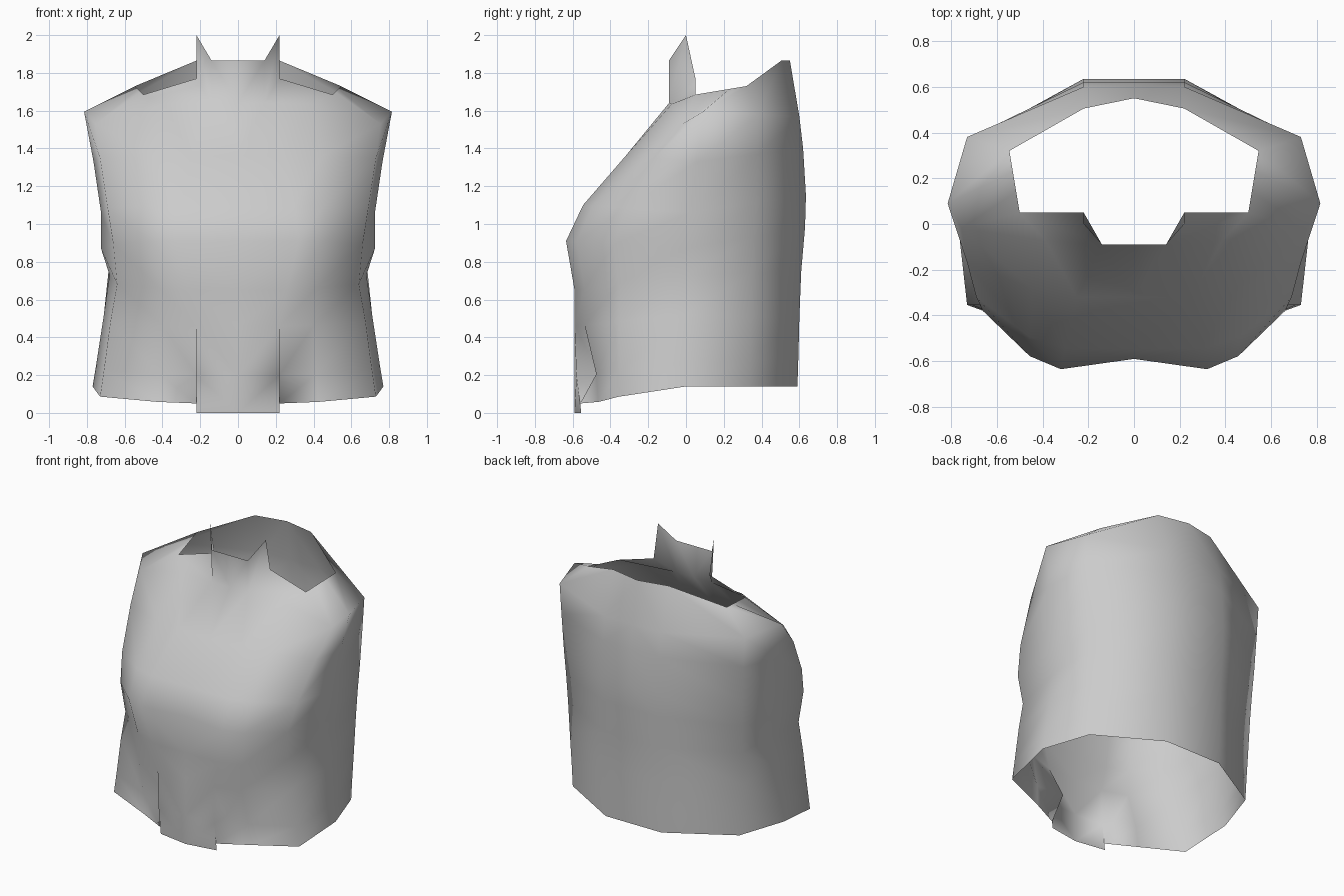
import bpy
import bmesh

cube = bpy.data.objects.get("Cube")
if cube:
    bpy.data.objects.remove(cube, do_unlink=True)

# Single cloth colour
cloth = bpy.data.materials.new("light_grey_cloth")
cloth.use_nodes = True
grey = (0.6, 0.6, 0.6, 1.0)
cloth.diffuse_color = grey
for node in cloth.node_tree.nodes:
    if node.type == 'BSDF_PRINCIPLED':
        node.inputs["Base Color"].default_value = grey

# Horizontal sections from hem to shoulder:
# front_y, front_z, side_y, half_width, side_z, back_y, back_z, front_corner_x, flank_x
SECTIONS = [
    (-.59, .05, 0, .77, .14, .59, .14, .22, .73),
    (-.59, .2, 0, .75, .26, .595, .3, .22, .71),
    (-.59, .46, 0, .71, .52, .6, .5, .22, .675),
    (-.59, .65, 0, .68, .73, .61, .75, .26, .64),
    (-.635, .91, 0, .725, .87, .63, .98, .32, .66),
    (-.545, 1.1, .02, .725, 1.06, .635, 1.15, .3, .69),
    (-.32, 1.36, .06, .765, 1.33, .62, 1.4, .25, .73),
    (-.09, 1.64, .09, .815, 1.595, .6, 1.57, .14, .755),
]

# Neck opening, from the collar round to the middle of the back
NECK_RIM = [(.22, .05, 1.77), (.5, .05, 1.685), (.515, .14, 1.7), (.53, .23, 1.715),
            (.545, .32, 1.73), (.22, .505, 1.865), (0, .55, 1.865)]


def half_section(front_y, front_z, side_y, width, side_z, back_y, back_z, corner, flank):
    """Points of one half section, front middle to back middle."""
    def toward(x, end_y, end_z, amount):
        return (x, side_y + (end_y - side_y) * amount, side_z + (end_z - side_z) * amount)

    cheek = corner + .4 * (flank - corner)
    rear = .65 + .05 * side_z
    return [
        (0, max(front_y, -.59), front_z),
        toward(corner, front_y, front_z, 1),
        toward(cheek, front_y, front_z, .91),
        toward(flank, front_y, front_z, .6),
        (width, side_y, side_z),
        toward(rear, back_y, back_z, .57),
        toward(.22, back_y, back_z, 1),
        (0, back_y, back_z),
    ]


bm = bmesh.new()
rows = [[bm.verts.new(p) for p in half_section(*s)] for s in SECTIONS]
last = len(rows[0]) - 1
hem, thigh, lap = rows[:3]
top = rows[-1]

# Hem and thigh set back beside the flap, shoulder corner sloping down in front
hem[0].co.z = 0
hem[1].co.y = -.56
hem[2].co.y = -.465
thigh[1].co.y = -.45
thigh[2].co.y = -.475
top[3].co.z = 1.53

# Body shell, leaving the lower front middle open for the flap
for r in range(len(rows) - 1):
    for c in range(last):
        if c == 0 and r < 2:
            continue
        low, high = rows[r], rows[r + 1]
        bm.faces.new((low[c], low[c + 1], high[c + 1], high[c]))

# Shoulders up to the neck opening
rim = [bm.verts.new(p) for p in NECK_RIM]
for c in range(1, last):
    bm.faces.new((top[c], top[c + 1], rim[c], rim[c - 1]))

# Standing collar with a pointed wing
collar_mid = bm.verts.new((0, -.09, 1.865))
collar_corner = bm.verts.new((.14, -.09, 1.865))
collar_tip = bm.verts.new((.22, 0, 2))
bm.faces.new((top[0], top[1], collar_corner, collar_mid))
bm.faces.new((top[1], rim[0], collar_tip, collar_corner))

# Front flap, standing proud of the recess beside it
flap_low = bm.verts.new((.22, -.555, 0))
flap_mid = bm.verts.new((.22, -.58, .2))
bm.faces.new((hem[0], flap_low, flap_mid, thigh[0]))
bm.faces.new((thigh[0], flap_mid, lap[1], lap[0]))
bm.faces.new((flap_low, hem[1], thigh[1], flap_mid))
bm.faces.new((flap_mid, thigh[1], lap[1]))

mesh = bpy.data.meshes.new("vest_shell")
bm.to_mesh(mesh)
bm.free()
mesh.materials.append(cloth)
vest = bpy.data.objects.new("vest_shell", mesh)
bpy.context.collection.objects.link(vest)

# Mirror the half and smooth it
bpy.ops.object.select_all(action='DESELECT')
vest.select_set(True)
bpy.context.view_layer.objects.active = vest
mirror = vest.modifiers.new("mirror", 'MIRROR')
mirror.use_clip = True
bpy.ops.object.modifier_apply(modifier=mirror.name)
bpy.ops.object.shade_smooth()
